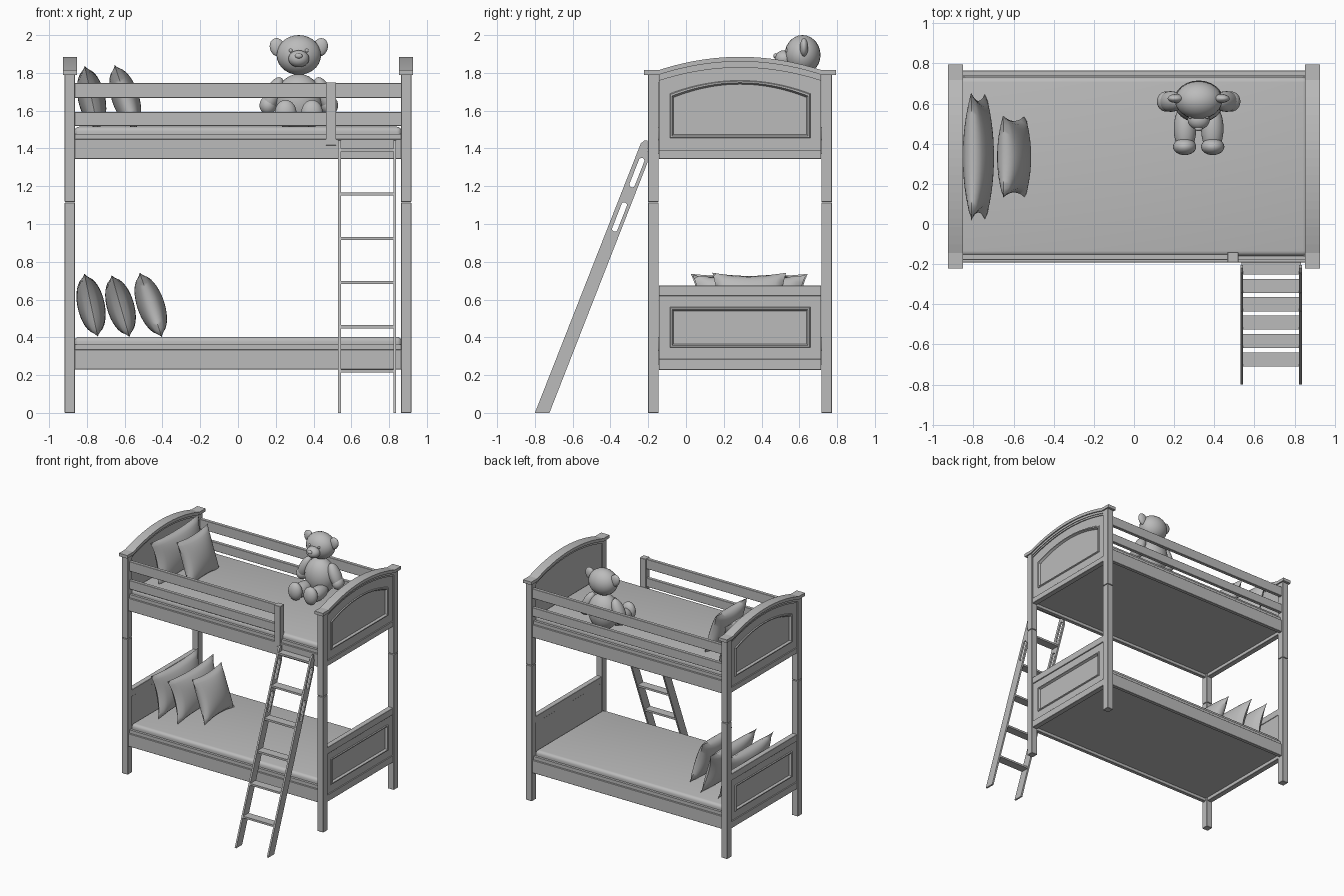
import bpy, bmesh, math
from mathutils import Vector, Matrix

cube = bpy.data.objects.get("Cube")
if cube:
    bpy.data.objects.remove(cube, do_unlink=True)

grey = bpy.data.materials.new("plain grey")
grey.use_nodes = True
COLOUR = (0.5, 0.5, 0.5, 1)
grey.diffuse_color = COLOUR
grey.node_tree.nodes["Principled BSDF"].inputs["Base Color"].default_value = COLOUR

MID = 0.286        # middle of the bed across its width
POST_X = 0.89
POST_Y = 0.459     # post offset from MID
HALF = 0.43        # half width of the end boards


def finish(name, bm, smooth=None):
    bmesh.ops.recalc_face_normals(bm, faces=bm.faces)
    mesh = bpy.data.meshes.new(name)
    bm.to_mesh(mesh)
    bm.free()
    mesh.materials.append(grey)
    ob = bpy.data.objects.new(name, mesh)
    bpy.context.collection.objects.link(ob)
    if smooth:
        bpy.ops.object.select_all(action='DESELECT')
        ob.select_set(True)
        bpy.context.view_layer.objects.active = ob
        bpy.ops.object.shade_smooth_by_angle(angle=math.radians(smooth))
    return ob


def box(name, xs, ys, zs, bevel=0.0, segments=1):
    """Box given by its lower and upper limit on each axis."""
    bm = bmesh.new()
    bmesh.ops.create_cube(bm, size=1)
    for v in bm.verts:
        v.co = Vector(lim[1] if c > 0 else lim[0] for c, lim in zip(v.co, (xs, ys, zs)))
    if bevel:
        bmesh.ops.bevel(bm, geom=bm.edges[:], offset=bevel, segments=segments,
                        profile=0.5, affect='EDGES')
    return finish(name, bm, 40 if segments > 1 else None)


def prism(name, loops, x, thick):
    """Extrude a y-z outline, with any further loops as holes, along x."""
    bm = bmesh.new()
    edges = []
    for loop in loops:
        vs = [bm.verts.new((x - thick / 2, y, z)) for y, z in loop]
        edges += [bm.edges.new((vs[i - 1], vs[i])) for i in range(len(vs))]
    bmesh.ops.triangle_fill(bm, edges=edges, use_beauty=True)
    out = bmesh.ops.extrude_face_region(bm, geom=bm.faces[:], use_keep_orig=True)
    moved = [g for g in out["geom"] if isinstance(g, bmesh.types.BMVert)]
    bmesh.ops.translate(bm, verts=moved, vec=(thick, 0, 0))
    return finish(name, bm)


def arc(half, side, rise, n=20):
    """Arched top line running from +y to -y."""
    ts = [1 - 2 * i / n for i in range(n + 1)]
    return [(MID + t * half, side + rise * (1 - t * t)) for t in ts]


def panel(name, side, low, top, rise, in_low, in_top, in_rise):
    """End board with a moulded, recessed field on its outer face."""
    def loop(depth, half, z0, z1, r):
        pts = [(MID - half, z0), (MID + half, z0)] + arc(half, z1, r)
        return [bm.verts.new((side * (POST_X + depth), y, z)) for y, z in pts]

    bm = bmesh.new()
    inner = HALF - 0.058
    loops = [loop(-0.018, HALF, low, top, rise), loop(0.014, HALF, low, top, rise)]
    for grow, depth in ((0, 0.014), (0.004, 0.021), (0.012, 0.021), (0.02, 0.004)):
        loops.append(loop(depth, inner - grow, in_low + grow, in_top - grow, in_rise))
    for a, b in zip(loops, loops[1:]):
        for i in range(len(a)):
            bm.faces.new((a[i - 1], a[i], b[i], b[i - 1]))
    bm.faces.new(loops[0])
    bm.faces.new(loops[-1])
    finish(name, bm)


def band(half, side, rise, drop):
    top = arc(half, side, rise)
    return top + [(y, z - drop) for y, z in reversed(top)]


# Posts, in two stacked lengths with a fine joint, and both end boards
for sx, end in ((-1, "right"), (1, "left")):
    x = sx * POST_X
    for sy, face in ((-1, "front"), (1, "back")):
        y = MID + sy * POST_Y
        for part, zs in (("lower", (0, 1.113)), ("upper", (1.117, 1.8))):
            box(f"{end}_{face}_{part}_post", (x - 0.0275, x + 0.0275),
                (y - 0.0285, y + 0.0285), zs, 0.002)
    ys = (MID - HALF, MID + HALF)
    panel(f"{end}_upper_board", sx, 1.38, 1.775, 0.07, 1.455, 1.69, 0.07)
    panel(f"{end}_lower_board", sx, 0.28, 0.63, 0, 0.345, 0.56, 0)
    for part, zs in (("upper_bottom", (1.345, 1.39)), ("lower_bottom", (0.228, 0.285)),
                     ("lower_top", (0.62, 0.675))):
        box(f"{end}_{part}_crosspiece", (x - 0.022, x + 0.022), ys, zs, 0.002)
    # Arched cap with flat ends over the posts, and a moulding below
    line = arc(HALF, 1.815, 0.07)
    line = [(MID + 0.508, 1.815)] + line + [(MID - 0.508, 1.815)]
    prism(f"{end}_arched_cap", [line + [(y, z - 0.025) for y, z in reversed(line)]], x, 0.075)
    prism(f"{end}_cap_moulding", [band(HALF, 1.792, 0.07, 0.02)], x, 0.056)
    prism(f"{end}_cap_lower_moulding", [band(HALF, 1.774, 0.07, 0.016)], x, 0.044)

# Bed decks: side rails, ledges, slab and mattress
for level, z, soft in (("lower", 0.23, 0.403), ("upper", 1.345, 1.515)):
    span = (-0.866, 0.866)
    for sy, face in ((-1, "front"), (1, "back")):
        y = MID + sy * 0.462
        box(f"{level}_{face}_side_rail", span, (y - 0.015, y + 0.015), (z, z + 0.105), 0.002)
        y = MID + sy * 0.455
        box(f"{level}_{face}_ledge", span, (y - 0.01, y + 0.01), (z + 0.1, z + 0.132))
    box(f"{level}_deck", span, (MID - 0.45, MID + 0.45), (z + 0.025, z + 0.1))
    box(f"{level}_mattress", span, (MID - 0.445, MID + 0.445), (z + 0.09, soft), 0.025, 4)

# Guard rails; the front pair ends at an upright beside the ladder
for face, y, end_x in (("front", -0.165, 0.49), ("back", 0.75, 0.866)):
    for part, zs in (("top", (1.667, 1.747)), ("bottom", (1.52, 1.592))):
        box(f"{face}_{part}_guard_rail", (-0.866, end_x), (y - 0.014, y + 0.014), zs, 0.002)
box("guard_upright", (0.465, 0.52), (-0.192, -0.14), (1.415, 1.75), 0.002)

# Ladder: slanted sides with handle slots, then treads
SLOPE = 0.392
LEAN = Vector((SLOPE, 1)).normalized()


def slot(y, z, length=0.165, radius=0.015):
    across = Vector((LEAN.y, -LEAN.x))
    pts = []
    for i in range(16):
        a = math.pi * (i + 0.5) / 8
        reach = math.copysign(length / 2 - radius, math.sin(a))
        p = Vector((y, z)) + LEAN * (reach + radius * math.sin(a))
        pts.append(p + across * radius * math.cos(a))
    return pts


side = [(-0.8, 0), (-0.723, 0), (-0.204, 1.325), (-0.204, 1.443), (-0.22, 1.443), (-0.24, 1.425)]
for name, x in (("right", 0.537), ("left", 0.829)):
    prism(f"{name}_ladder_side", [side, slot(-0.352, 1.037), slot(-0.26, 1.272)], x, 0.014)
for i in range(6):
    z = 0.222 + i * 0.234
    y = -0.762 + SLOPE * z
    box(f"ladder_tread_{i + 1}", (0.535, 0.831), (y - 0.035, y + 0.035), (z - 0.008, z + 0.008))


def pillow(name, x, z, width, height, tilt):
    """Plump cushion with pinched corners, leaning back on its end board."""
    bm = bmesh.new()
    for sign in (-1, 1):
        made = bmesh.ops.create_grid(bm, x_segments=18, y_segments=18, size=1)
        for v in made["verts"]:
            u, w = v.co.x, v.co.y
            fill = max(0, (1 - u * u) * (1 - w * w))
            v.co = Vector((sign * 0.072 * fill ** 0.5,
                           u * width / 2 * (1 - 0.13 * (1 - w * w)),
                           w * height / 2 * (1 - 0.1 * (1 - u * u))))
    bmesh.ops.remove_doubles(bm, verts=bm.verts, dist=0.0005)
    turn = Matrix.Rotation(math.radians(-tilt), 4, 'Y')
    bm.transform(Matrix.Translation((x, 0.335, z)) @ turn)
    finish(name, bm, 70)


pillow("upper_wide_pillow", -0.775, 1.665, 0.64, 0.35, 12)
pillow("upper_small_pillow", -0.597, 1.67, 0.41, 0.36, 18)
pillow("lower_wide_pillow", -0.778, 0.57, 0.62, 0.34, 12)
pillow("lower_middle_pillow", -0.622, 0.565, 0.6, 0.34, 16)
pillow("lower_small_pillow", -0.462, 0.572, 0.39, 0.36, 19)


# Sitting teddy bear
BEAR_X = 0.322


def ball(name, x, y, z, size, roll=0):
    bm = bmesh.new()
    bmesh.ops.create_uvsphere(bm, u_segments=24, v_segments=14, radius=1)
    bm.transform(Matrix.Translation((BEAR_X + x, y, z))
                 @ Matrix.Rotation(math.radians(roll), 4, 'Y') @ Matrix.Diagonal((*size, 1)))
    finish(name, bm, 60)


ball("bear_body", 0, 0.61, 1.65, (0.125, 0.105, 0.145))
ball("bear_head", 0, 0.617, 1.895, (0.118, 0.095, 0.105))
ball("bear_muzzle", 0, 0.52, 1.875, (0.055, 0.05, 0.045))
ball("bear_nose", 0, 0.475, 1.89, (0.02, 0.013, 0.014))
for s, name in ((-1, "right"), (1, "left")):
    ball(f"bear_{name}_ear", s * 0.113, 0.625, 1.935, (0.04, 0.022, 0.05), s * 20)
    ball(f"bear_{name}_eye", s * 0.042, 0.534, 1.918, (0.01, 0.01, 0.01))
    ball(f"bear_{name}_arm", s * 0.138, 0.61, 1.68, (0.045, 0.052, 0.105), s * -24)
    ball(f"bear_{name}_hand", s * 0.163, 0.61, 1.628, (0.045, 0.05, 0.05))
    ball(f"bear_{name}_leg", s * 0.068, 0.475, 1.57, (0.056, 0.12, 0.056))
    ball(f"bear_{name}_foot", s * 0.07, 0.385, 1.585, (0.058, 0.042, 0.072))
